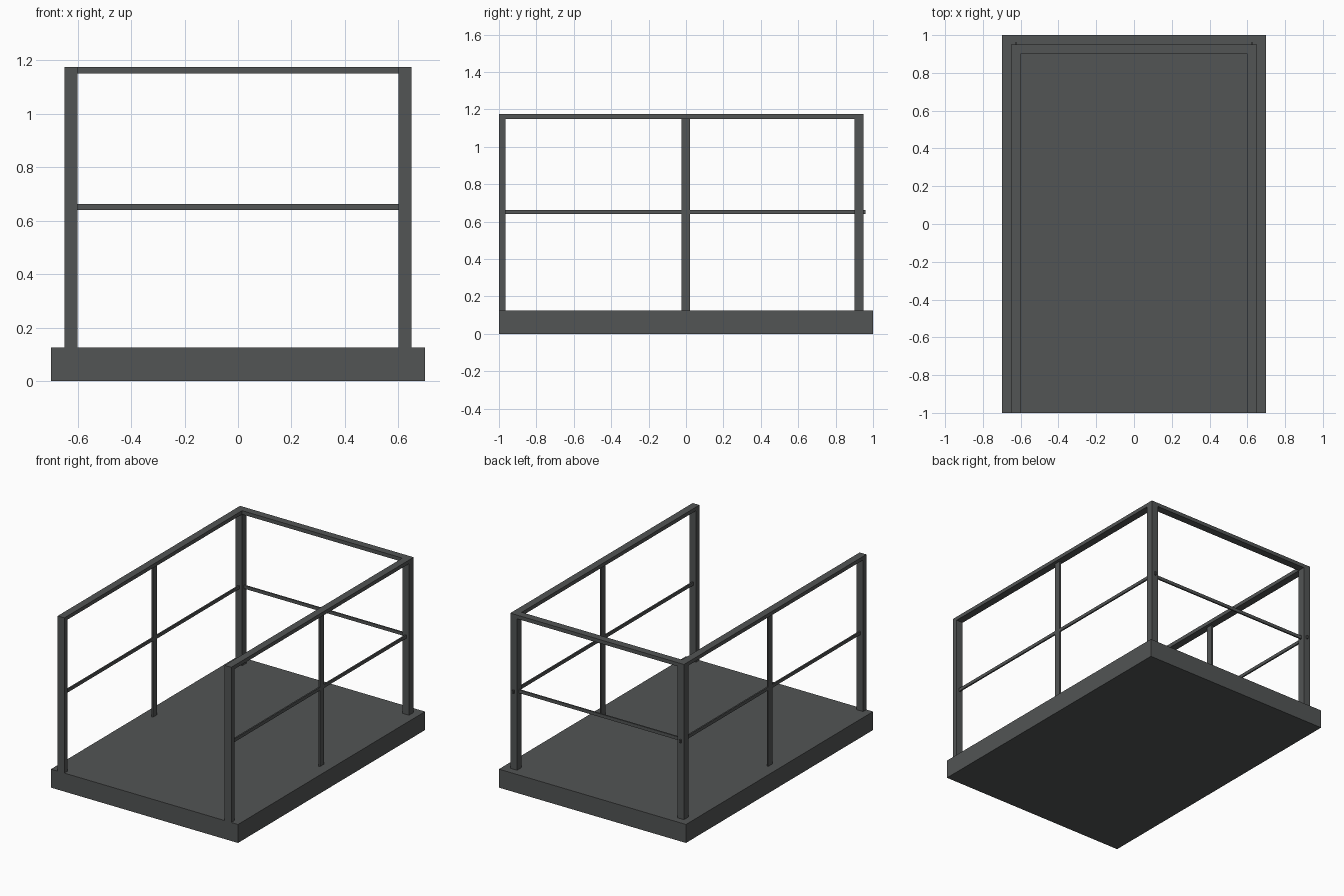
import bpy

if "Cube" in bpy.data.objects:
    bpy.data.objects.remove(bpy.data.objects["Cube"])

steel = bpy.data.materials.new("dark_grey_steel")
steel.diffuse_color = (0.085, 0.09, 0.09, 1)
steel.use_nodes = True
steel.node_tree.nodes["Principled BSDF"].inputs["Base Color"].default_value = steel.diffuse_color


def box(name, x, y, z):
    """Axis-aligned box from (min, max) ranges."""
    lo, hi = zip(x, y, z)
    verts = [(a, b, c) for c in (lo[2], hi[2])
             for a, b in ((lo[0], lo[1]), (hi[0], lo[1]), (hi[0], hi[1]), (lo[0], hi[1]))]
    faces = [(3, 2, 1, 0), (4, 5, 6, 7), (0, 1, 5, 4),
             (1, 2, 6, 5), (2, 3, 7, 6), (3, 0, 4, 7)]
    mesh = bpy.data.meshes.new(name)
    mesh.from_pydata(verts, [], faces)
    mesh.materials.append(steel)
    obj = bpy.data.objects.new(name, mesh)
    bpy.context.collection.objects.link(obj)
    return obj


DECK, UNDER, TOP = 0.125, 1.15, 1.175
MID = (0.64, 0.662)

# platform slab
box("platform", (-0.7, 0.7), (-1, 1), (0, DECK))

# railing on each side
for side, s in (("left", -1), ("right", 1)):
    outer = sorted((s * 0.6, s * 0.65))
    thin = sorted((s * 0.62, s * 0.63))
    box(side + "_front_post", outer, (-1, -0.965), (DECK, UNDER))
    box(side + "_back_post", outer, (0.9, 0.95), (DECK, TOP))
    box(side + "_top_rail", outer, (-1, 0.9), (UNDER, TOP))
    # thin flat bars; the middle rail pokes out behind the back post
    box(side + "_middle_post", thin, (-0.025, 0.022), (DECK, UNDER))
    box(side + "_middle_rail", thin, (-0.965, 0.96), MID)

# back railing
box("back_top_rail", (-0.6, 0.6), (0.9, 0.95), (UNDER, TOP))
box("back_middle_rail", (-0.605, 0.605), (0.92, 0.93), MID)
